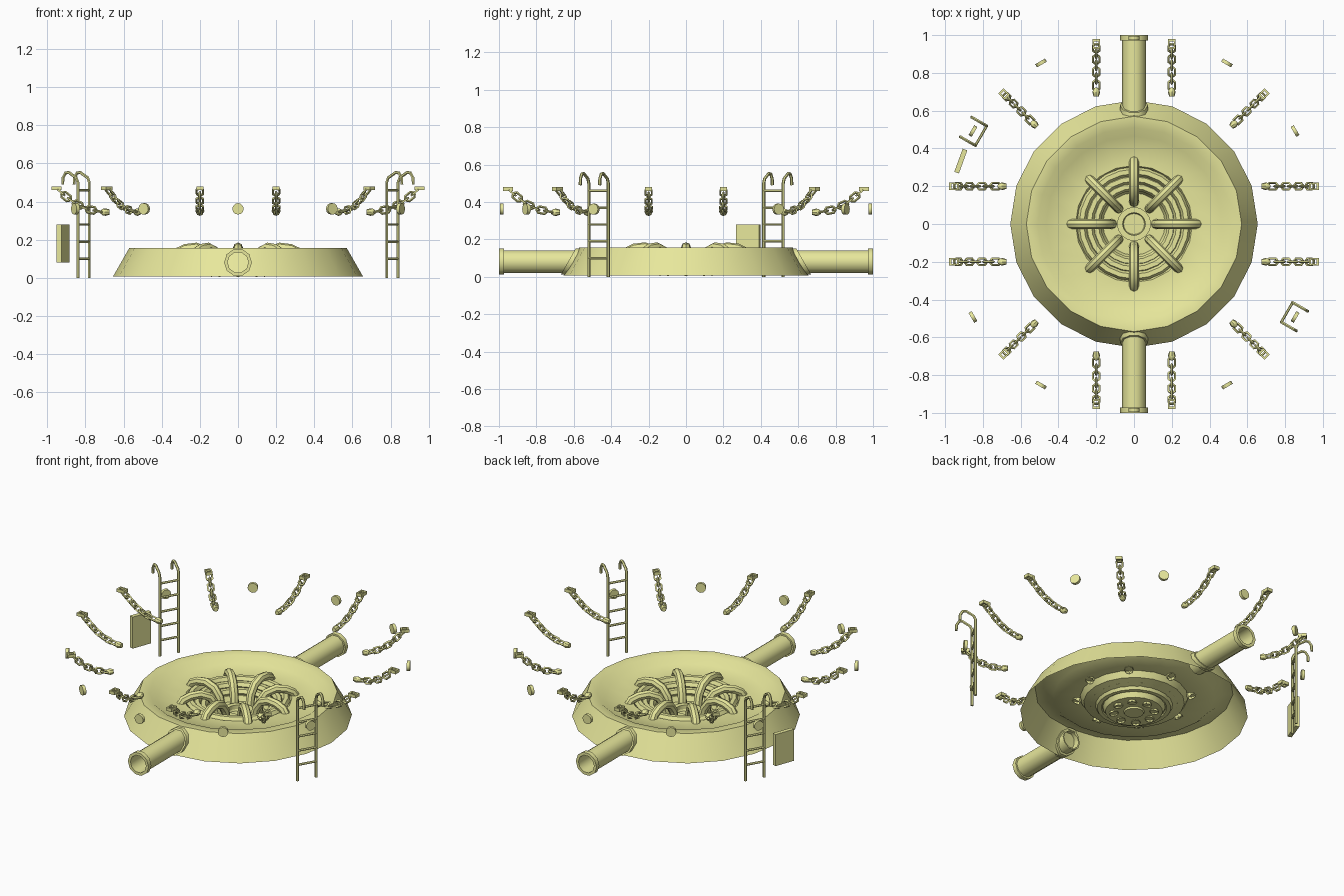
import bpy, bmesh
from math import sin, cos, pi, radians
from mathutils import Vector, Matrix

if "Cube" in bpy.data.objects:
    bpy.data.objects.remove(bpy.data.objects["Cube"])

mat = bpy.data.materials.new("pale_olive")
mat.diffuse_color = (0.8, 0.8, 0.33, 1)
mat.use_nodes = True
mat.node_tree.nodes["Principled BSDF"].inputs["Base Color"].default_value = mat.diffuse_color


def add(name, data, m=Matrix()):
    ob = bpy.data.objects.new(name, data)
    bpy.context.collection.objects.link(ob)
    data.materials.append(mat)
    ob.matrix_world = m
    return ob


def turn(deg):
    return Matrix.Rotation(radians(deg), 4, 'Z')


def lathe(name, profile, n, m=Matrix(), closed=False, phase=0.0):
    """Spin (radius, height) points around z."""
    bm = bmesh.new()
    rings = []
    for r, z in profile:
        if r == 0:
            rings.append([bm.verts.new((0, 0, z))] * n)
        else:
            rings.append([bm.verts.new((r * cos(phase + 2 * pi * i / n),
                                        r * sin(phase + 2 * pi * i / n), z)) for i in range(n)])
    pairs = list(zip(rings, rings[1:]))
    if closed:
        pairs.append((rings[-1], rings[0]))
    for a, b in pairs:
        for i in range(n):
            j = (i + 1) % n
            vs = list(dict.fromkeys((a[i], a[j], b[j], b[i])))
            bm.faces.new(vs)
    bmesh.ops.recalc_face_normals(bm, faces=bm.faces)
    me = bpy.data.meshes.new(name)
    bm.to_mesh(me)
    bm.free()
    return add(name, me, m)


def tubes(name, paths, radius, res=1, closed=False, caps=True, m=Matrix()):
    """Round bars along one or more point paths."""
    cu = bpy.data.curves.new(name, 'CURVE')
    cu.dimensions = '3D'
    cu.bevel_depth, cu.bevel_resolution, cu.use_fill_caps = radius, res, caps
    for pts in paths:
        sp = cu.splines.new('POLY')
        sp.points.add(len(pts) - 1)
        for p, co in zip(sp.points, pts):
            p.co = (*co, 1)
        sp.use_cyclic_u = closed
    return add(name, cu, m)


def box(name, size, m=Matrix()):
    bm = bmesh.new()
    bmesh.ops.create_cube(bm, size=1, matrix=Matrix.Diagonal((*size, 1)))
    me = bpy.data.meshes.new(name)
    bm.to_mesh(me)
    bm.free()
    return add(name, me, m)


# Basin: open underneath, stepped funnel inside
lathe("basin", [(0.655, 0.008), (0.57, 0.157), (0.51, 0.154), (0.465, 0.118), (0.31, 0.115),
                (0.29, 0.08), (0.18, 0.05), (0.165, 0.02), (0.06, 0.02), (0.055, 0.01),
                (0, 0.01)], 20)
lathe("drain_ring", [(0.09, 0.02), (0.09, 0.045), (0.06, 0.045), (0.06, 0.02)], 16, closed=True)


# Coils stacked down the funnel
def ring(r, z, n=24):
    return [(r * cos(2 * pi * i / n), r * sin(2 * pi * i / n), z) for i in range(n)]


tubes("coils", [ring(0.278, 0.11), ring(0.238, 0.09), ring(0.2, 0.065)], 0.024, closed=True)

# Eight arched ribs over the coils, open ends poking through the floor
arch = [(0.335, 0.102), (0.318, 0.132), (0.275, 0.152), (0.22, 0.159),
        (0.165, 0.138), (0.13, 0.09), (0.115, 0.01)]
for k in range(8):
    tubes(f"arched_rib_{k + 1}", [[(r, 0, z) for r, z in arch]], 0.026, 2, caps=False, m=turn(45 * k))

# Two drain pipes with end flange and a collar sheared to the basin wall
for k, side in enumerate((90, -90)):
    lie = turn(side) @ Matrix.Translation((0, 0, 0.081)) @ Matrix.Rotation(pi / 2, 4, 'Y')
    lathe(f"pipe_{k + 1}", [(0.063, 0.56), (0.063, 0.972), (0.073, 0.972), (0.073, 1.0),
                            (0.055, 1.0), (0.055, 0.56)], 10, lie, True, pi / 10)
    collar = lathe(f"pipe_collar_{k + 1}", [(0.062, 0.59), (0.073, 0.59), (0.073, 0.63), (0.062, 0.63)],
                   10, lie, True, pi / 10)
    for v in collar.data.vertices:
        v.co.z += v.co.x * 0.57


# Hanging chains: wall plate, sagging links, end weight
path = [Vector(p) for p in ((0.945, 0, 0.463), (0.9, 0, 0.425), (0.85, 0, 0.388),
                            (0.79, 0, 0.36), (0.715, 0, 0.346))]


def along(t):
    """Point and direction at fraction t of the path length."""
    lens = [(b - a).length for a, b in zip(path, path[1:])]
    d = t * sum(lens)
    for a, b, l in zip(path, path[1:], lens):
        if d <= l + 1e-6:
            return a.lerp(b, d / l), (b - a).normalized()
        d -= l


def chain(name, m):
    links, n = [], 7
    y = Vector((0, 1, 0))
    for i in range(n):
        c, t = along((i + 0.5) / n)
        w = y if i % 2 == 0 else t.cross(y)
        shape = [(1, 0.4), (0.65, 1), (-0.65, 1), (-1, 0.4), (-1, -0.4), (-0.65, -1), (0.65, -1), (1, -0.4)]
        links.append([c + t * (a * 0.026) + w * (b * 0.017) for a, b in shape])
    tubes(name + "_links", links, 0.0068, 0, closed=True, m=m)
    lathe(name + "_plate", [(0.028, -0.01), (0.028, 0.01), (0.016, 0.01), (0.016, -0.01)], 4,
          m @ Matrix.Translation((0.952, 0, 0.47)) @ Matrix.Diagonal((1.35, 0.95, 1, 1)), True, pi / 4)
    lathe(name + "_weight", [(0, 0.675), (0.014, 0.675), (0.02, 0.695), (0.017, 0.71), (0.007, 0.722), (0, 0.722)],
          8, m @ Matrix.Translation((0, 0, 0.345)) @ Matrix.Rotation(pi / 2, 4, 'Y'))


for k in range(4):
    for s in (-0.2, 0.2):
        chain(f"chain_{k + 1}_{'a' if s < 0 else 'b'}", turn(90 * k) @ Matrix.Translation((0, s, 0)))
    # corner chains hang a little shorter, keeping the same outer end
    chain(f"corner_chain_{k + 1}", turn(45 + 90 * k) @ Matrix.Translation((0.13, 0, 0))
          @ Matrix.Diagonal((0.885, 1, 1, 1)))

# Ten small round wall lamps
for a in (30, 60, 90, 120, 150, 210, 240, 270, 300, 330):
    lathe(f"wall_lamp_{a}", [(0, 0.975), (0.03, 0.975), (0.03, 0.994), (0, 0.994)], 12,
          turn(a) @ Matrix.Translation((0, 0, 0.362)) @ Matrix.Rotation(pi / 2, 4, 'Y'))

# Two ladders with hooked hand rails
hook = [(0, 0), (0, 0.5), (0.01, 0.525), (0.055, 0.553), (0.075, 0.55), (0.09, 0.525), (0.092, 0.49)]
for k, a in enumerate((150, -30)):
    m = turn(a) @ Matrix.Translation((0.935, 0, 0))
    tubes(f"ladder_rails_{k + 1}", [[(u, s, z) for u, z in hook] for s in (-0.06, 0.06)], 0.0085, m=m)
    tubes(f"ladder_rungs_{k + 1}", [[(0, -0.06, z), (0, 0.06, z)] for z in (0.1, 0.19, 0.28, 0.37, 0.46)],
          0.007, m=m)

# Wall panel beside the back left ladder
box("wall_panel", (0.026, 0.13, 0.2), Matrix.Translation((-0.917, 0.333, 0.18)) @ turn(160))

# Turn curves into meshes and smooth the round parts
bpy.ops.object.select_all(action='SELECT')
bpy.context.view_layer.objects.active = bpy.data.objects["coils"]
bpy.ops.object.convert(target='MESH')
bpy.ops.object.select_all(action='SELECT')
bpy.ops.object.shade_smooth_by_angle(angle=radians(40))
